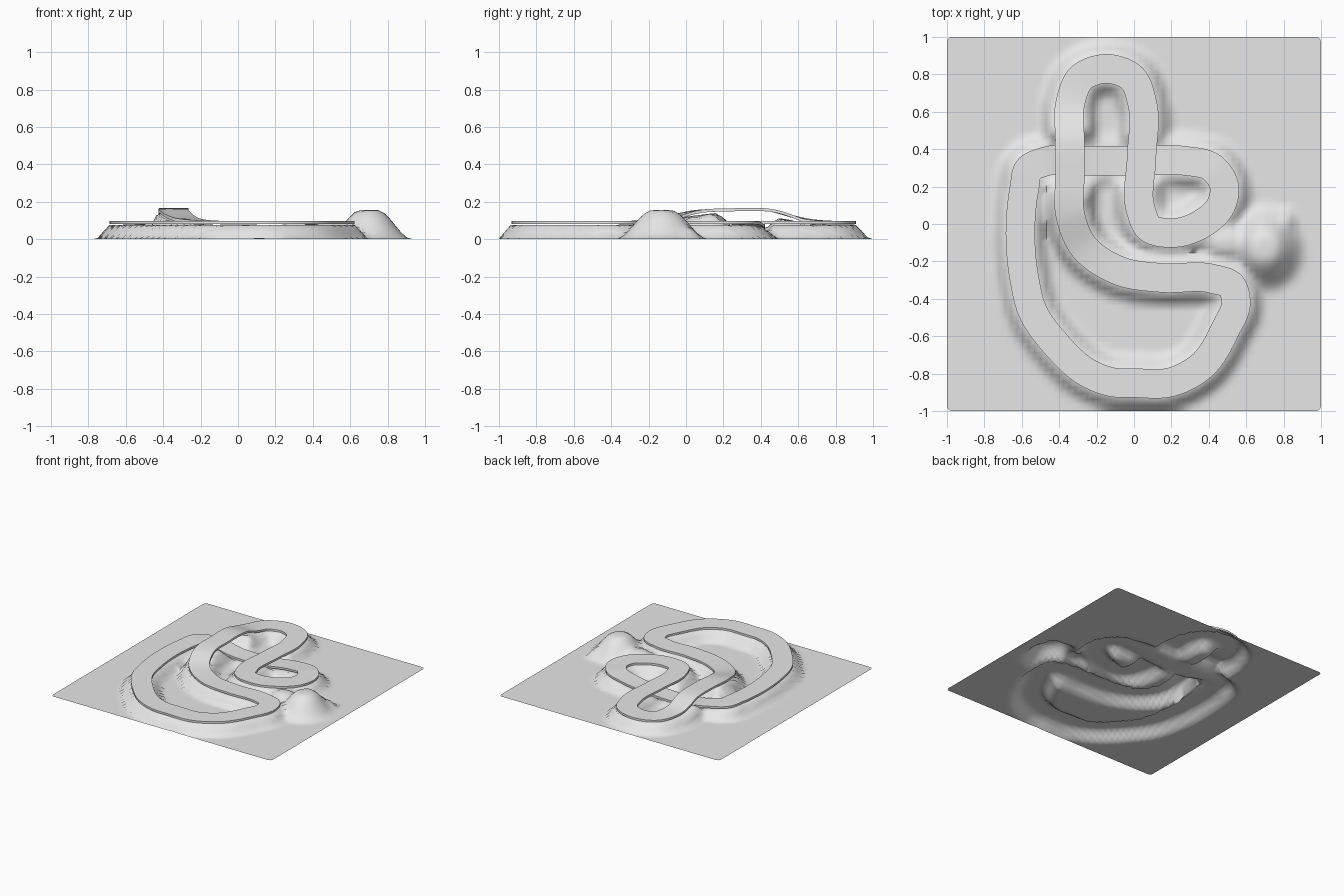
import bpy, bmesh
from mathutils import Vector
from mathutils.geometry import interpolate_bezier

cube = bpy.data.objects.get("Cube")
if cube:
    bpy.data.objects.remove(cube, do_unlink=True)

LEVEL = 0.096        # normal height of the road surface
HALF_WIDTH = 0.078
THICKNESS = 0.016
GAP = 0.02           # ground lies this far below the road surface
CELLS = 64

grey = bpy.data.materials.new("light grey")
grey.use_nodes = True
grey.diffuse_color = (0.8, 0.8, 0.8, 1)
grey.node_tree.nodes["Principled BSDF"].inputs["Base Color"].default_value = grey.diffuse_color


def finish(name, bm, angle):
    mesh = bpy.data.meshes.new(name)
    bm.to_mesh(mesh)
    bm.free()
    mesh.materials.append(grey)
    obj = bpy.data.objects.new(name, mesh)
    bpy.context.collection.objects.link(obj)
    bpy.ops.object.select_all(action='DESELECT')
    obj.select_set(True)
    bpy.context.view_layer.objects.active = obj
    bpy.ops.object.shade_smooth_by_angle(angle=angle)
    return obj


# Centre line of the circuit; a third value overrides the normal height
route = [
    (0, -.85), (.2, -.845), (.36, -.76), (.49, -.56), (.545, -.42),
    (.52, -.33), (.42, -.293), (.15, -.288), (-.08, -.25),
    # bridge and far hairpin
    (-.27, -.12, .112), (-.343, .06, .155), (-.343, .25, .165),
    (-.343, .45, .162), (-.34, .65, .108), (-.285, .78), (-.15, .83),
    (-.01, .78), (.045, .64), (.04, .35), (.035, .08),
    # right loop and dip below the two crossings
    (.08, -.02), (.2, -.048), (.36, 0), (.465, .1), (.483, .2),
    (.42, .3), (.27, .338, .08), (.04, .338, .052), (-.25, .338, .05),
    (-.47, .335, .088), (-.565, .29),
    # left straight and diagonal
    (-.585, .2), (-.585, -.3), (-.545, -.46), (-.42, -.64),
    (-.24, -.8), (-.12, -.845),
]
points = [Vector((p[0], p[1], p[2] if len(p) > 2 else LEVEL)) for p in route]


def smooth_loop(pts, steps):
    """Closed smooth curve through all points."""
    n = len(pts)
    tangents = []
    for i, p in enumerate(pts):
        a, b = p - pts[i - 1], pts[(i + 1) % n] - p
        la, lb = a.length, b.length
        tangents.append((a / la * lb + b / lb * la) / (la + lb))
    path = []
    for i, p in enumerate(pts):
        j = (i + 1) % n
        reach = (pts[j] - p).length / 3
        path += interpolate_bezier(p, p + tangents[i] * reach,
                                   pts[j] - tangents[j] * reach, pts[j], steps + 1)[:-1]
    return path


path = smooth_loop(points, 10)

# Road: rectangular section swept around the circuit
bm = bmesh.new()
ribs = []
for i, p in enumerate(path):
    along = path[(i + 1) % len(path)] - path[i - 1]
    side = Vector((along.y, -along.x, 0)).normalized() * HALF_WIDTH
    down = Vector((0, 0, -THICKNESS))
    ribs.append([bm.verts.new(v) for v in (p - side, p + side, p + side + down, p - side + down)])
for i, rib in enumerate(ribs):
    prev = ribs[i - 1]
    for k in range(4):
        m = (k + 1) % 4
        bm.faces.new((prev[k], prev[m], rib[m], rib[k]))
bmesh.ops.recalc_face_normals(bm, faces=bm.faces)
finish("road", bm, 0.7)


def ease(t):
    t = max(0, min(1, t))
    return t * t * (3 - 2 * t)


# Hills as x, y, radius x, radius y, height
hills = [(.7, -.13, .23, .25, .155), (.5, -.1, .22, .16, .09), (.8, 0, .09, .1, .06)]


def ground_height(x, y):
    height, cap = 0, 1
    for p in path:
        d = ((x - p.x) ** 2 + (y - p.y) ** 2) ** 0.5
        if d > 0.3:
            continue
        top = p.z - GAP
        height = max(height, top * min(1, max(0, (0.148 - d) / 0.065)))
        cap = min(cap, top + max(0, d - 0.09))
    for hx, hy, rx, ry, h in hills:
        r = (((x - hx) / rx) ** 2 + ((y - hy) / ry) ** 2) ** 0.5
        height = max(height, h * ease((1 - r) * 1.25))
    return max(0, min(height, cap))


# Ground: square sheet raised into embankments and hills, with rounded corners
bm = bmesh.new()
bmesh.ops.create_grid(bm, x_segments=CELLS, y_segments=CELLS, size=1)
for v in bm.verts:
    v.co.z = ground_height(v.co.x, v.co.y)
corners = [v for v in bm.verts if len(v.link_edges) == 2]
bmesh.ops.bevel(bm, geom=corners, offset=0.028, segments=4, profile=0.5, affect='VERTICES')
finish("ground", bm, 1.5)
